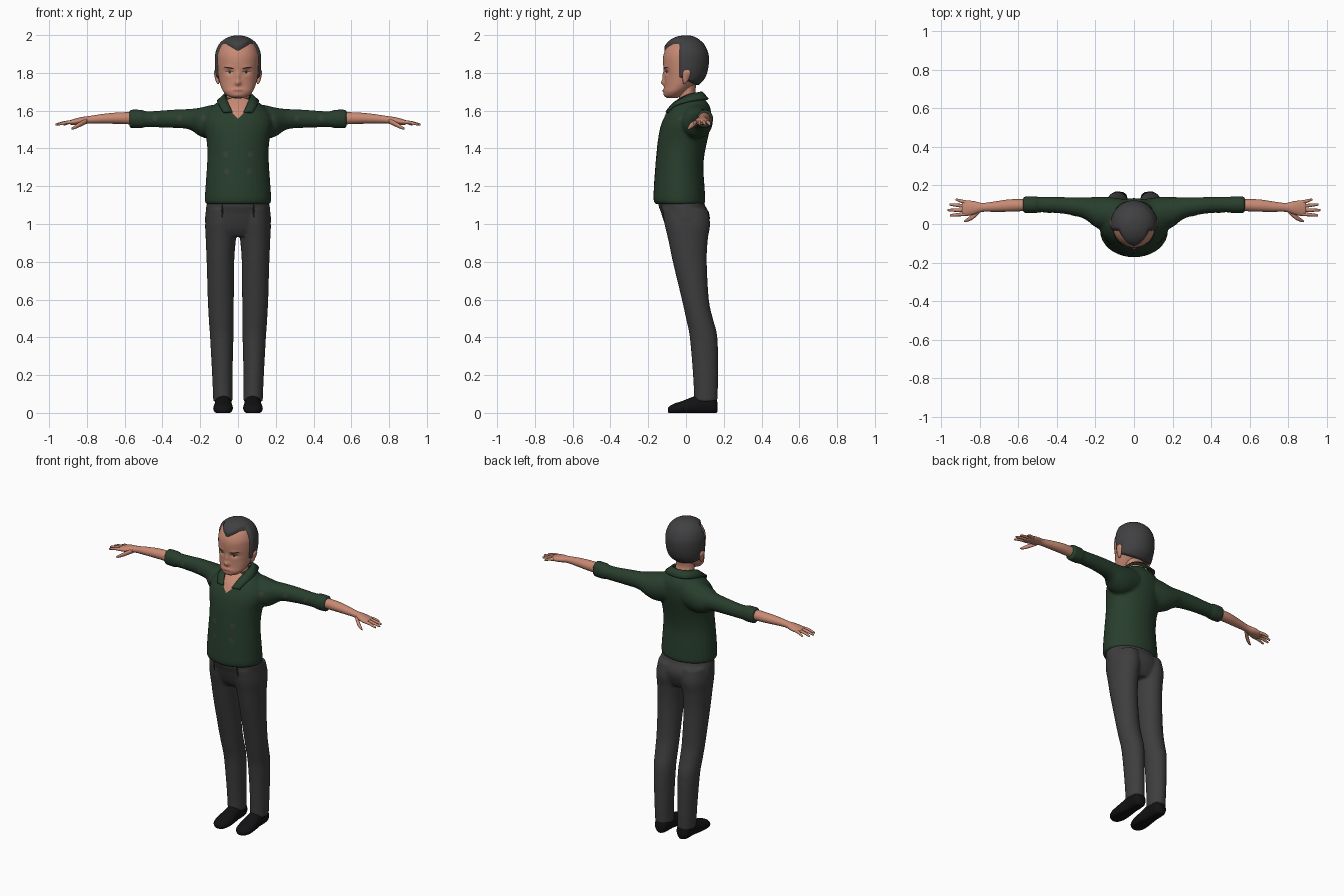
import bpy, bmesh, math
from mathutils import Vector

if "Cube" in bpy.data.objects:
    bpy.data.objects.remove(bpy.data.objects["Cube"])


def material(name, r, g, b):
    mat = bpy.data.materials.new(name)
    mat.use_nodes = True
    mat.diffuse_color = (r, g, b, 1)
    bsdf = mat.node_tree.nodes["Principled BSDF"]
    bsdf.inputs["Base Color"].default_value = (r, g, b, 1)
    bsdf.inputs["Roughness"].default_value = 0.8
    return mat


SKIN = material("skin", .58, .255, .175)
LIP = material("lip", .40, .14, .10)
EYE = material("eye_white", .5, .4, .36)
DARK = material("dark_brown", .04, .022, .016)
HAIR = material("charcoal_hair", .052, .052, .055)
GREEN = material("green_cloth", .021, .048, .026)
SPOT = material("grey_spot", .042, .05, .042)
GREY = material("grey_cloth", .048, .048, .05)
BLACK = material("black_leather", .006, .006, .007)


def spline(rows, t):
    """Catmull-Rom interpolation of number rows."""
    i = min(int(t), len(rows) - 2)
    f = t - i
    a, b, c, d = (rows[max(0, min(len(rows) - 1, i + k))] for k in (-1, 0, 1, 2))
    return [q + f * ((r - p) / 2 + f * (p - 2.5 * q + 2 * r - s / 2
            + f * (1.5 * (q - r) + (s - p) / 2))) for p, q, r, s in zip(a, b, c, d)]


def tube(bm, axis, rows, side=1, segs=32, steps=4):
    """Closed loft; each row is position, centre 1, centre 2, radius 1, radius 2."""
    rings = []
    count = (len(rows) - 1) * steps
    for k in range(count + 1):
        a, c1, c2, r1, r2 = spline(rows, k / steps)
        ring = []
        for j in range(segs):
            ang = math.tau * j / segs
            u, v = c1 + r1 * math.cos(ang), c2 + r2 * math.sin(ang)
            x, y, z = {"X": (a, u, v), "Y": (u, a, v), "Z": (u, v, a)}[axis]
            ring.append(bm.verts.new((x * side, y, z)))
        rings.append(ring)
    for low, high in zip(rings, rings[1:]):
        for j in range(segs):
            n = (j + 1) % segs
            bm.faces.new((low[j], low[n], high[n], high[j]))
    bm.faces.new(rings[0][::-1])
    bm.faces.new(rings[-1])


def upright(rows):
    """Rows of height, centre x, half width, front y, back y."""
    return [(z, cx, (f + b) / 2, rx, (b - f) / 2) for z, cx, rx, f, b in rows]


def finish(name, bm, mat, fuse=0, recalc=True):
    if recalc:
        bmesh.ops.recalc_face_normals(bm, faces=bm.faces)
    for face in bm.faces:
        face.smooth = True
    mesh = bpy.data.meshes.new(name)
    bm.to_mesh(mesh)
    bm.free()
    mesh.materials.append(mat)
    obj = bpy.data.objects.new(name, mesh)
    bpy.context.collection.objects.link(obj)
    if fuse:
        mod = obj.modifiers.new("fuse", "REMESH")
        mod.mode, mod.voxel_size, mod.use_smooth_shade = "VOXEL", fuse, True
        mod = obj.modifiers.new("soften", "SMOOTH")
        mod.factor, mod.iterations = .5, 4
    return obj


def decal(name, target, outline, mat, lift=.002, rings=4):
    """Thin painted patch dropped from the front onto a surface; outline is (x, z)."""
    bpy.context.view_layer.update()
    surface = target.evaluated_get(bpy.context.evaluated_depsgraph_get())
    cx = sum(p[0] for p in outline) / len(outline)
    cz = sum(p[1] for p in outline) / len(outline)
    bm = bmesh.new()

    def drop(x, z):
        hit, pos, _, _ = surface.ray_cast(Vector((x, -1, z)), Vector((0, 1, 0)))
        return bm.verts.new((x, (pos.y if hit else 0) - lift, z))

    loops = [[drop(cx + (x - cx) * k / rings, cz + (z - cz) * k / rings)
              for x, z in outline] for k in range(1, rings + 1)]
    mid, n = drop(cx, cz), len(outline)
    for j in range(n):
        bm.faces.new((mid, loops[0][j], loops[0][(j + 1) % n]))
        for a, b in zip(loops, loops[1:]):
            bm.faces.new((a[j], b[j], b[(j + 1) % n], a[(j + 1) % n]))
    for face in bm.faces:
        face.normal_update()
        if face.normal.y > 0:
            face.normal_flip()
    return finish(name, bm, mat, recalc=False)


def oval(cx, cz, rx, rz, n=12, tilt=0):
    return [(cx + rx * math.cos(math.tau * k / n),
             cz + rz * math.sin(math.tau * k / n) + tilt * rx * math.cos(math.tau * k / n))
            for k in range(n)]


SIDES = ((1, "left"), (-1, "right"))

# Shirt: torso and both sleeves fused into one skin
bm = bmesh.new()
tube(bm, "Z", upright([
    (1.105, 0, .170, -.162, .098), (1.13, 0, .176, -.172, .102), (1.2, 0, .172, -.17, .098),
    (1.3, 0, .165, -.163, .092), (1.38, 0, .162, -.156, .1), (1.45, 0, .168, -.148, .115),
    (1.52, 0, .182, -.134, .13), (1.57, 0, .178, -.113, .134), (1.61, 0, .15, -.09, .13),
    (1.64, 0, .115, -.062, .116), (1.665, 0, .08, -.035, .093), (1.68, 0, .055, -.015, .075)]))
for side, _ in SIDES:
    tube(bm, "X", [
        (.06, .06, 1.555, .07, .085), (.14, .055, 1.54, .085, .09), (.2, .062, 1.54, .078, .076),
        (.26, .083, 1.555, .055, .054), (.35, .095, 1.557, .044, .048), (.44, .1, 1.555, .041, .043),
        (.495, .1, 1.555, .04, .043), (.51, .1, 1.556, .044, .049), (.575, .1, 1.557, .043, .049)], side)
shirt = finish("shirt", bm, GREEN, fuse=.008)

# Trousers: hips and legs fused
bm = bmesh.new()
tube(bm, "Z", upright([
    (.935, 0, .14, -.075, .09), (.97, 0, .165, -.1, .11), (1.02, 0, .175, -.12, .126),
    (1.06, 0, .172, -.132, .122), (1.1, 0, .167, -.146, .1), (1.14, 0, .155, -.14, .09)]))
for side, _ in SIDES:
    tube(bm, "Z", upright([
        (.06, .08, .051, .044, .166), (.2, .083, .054, .037, .17), (.4, .086, .062, .02, .166),
        (.5, .089, .066, 0, .142), (.6, .091, .069, -.022, .121), (.8, .093, .073, -.07, .11),
        (.92, .091, .08, -.095, .116), (1, .088, .086, -.114, .128), (1.08, .084, .08, -.125, .115)]), side)
trousers = finish("trousers", bm, GREY, fuse=.008)

# Shoes with flat soles
for side, label in SIDES:
    bm = bmesh.new()
    tube(bm, "Y", [
        (.166, .078, .03, .02, .025), (.145, .078, .045, .042, .052), (.08, .078, .045, .044, .055),
        (.03, .078, .035, .047, .048), (-.02, .079, .026, .052, .037), (-.06, .08, .02, .048, .03),
        (-.085, .08, .016, .034, .021), (-.096, .08, .014, .014, .011)], side)
    for v in bm.verts:
        v.co.z = max(v.co.z, 0)
    finish(label + "_shoe", bm, BLACK)

# Forearms, hands and fingers
for side, label in SIDES:
    bm = bmesh.new()
    tube(bm, "X", [
        (.55, .098, 1.56, .03, .033), (.64, .096, 1.56, .032, .03), (.72, .09, 1.557, .027, .025),
        (.785, .086, 1.552, .023, .02), (.83, .084, 1.546, .035, .02),
        (.87, .081, 1.54, .04, .016), (.89, .08, 1.538, .034, .011)], side)
    for y, tip_x, tip_y in ((.111, .92, .126), (.092, .952, .101), (.071, .962, .072), (.052, .95, .045)):
        far = (tip_x, tip_y, 1.527, .006, .006)
        tube(bm, "X", [(.865, y, 1.54, .01, .01), ((.87 + tip_x) / 2, (y + tip_y) / 2, 1.537, .009, .009),
                       far, (tip_x + .004, tip_y, 1.526, .002, .002)], side, segs=10)
    tube(bm, "X", [(.8, .068, 1.545, .012, .014), (.835, .038, 1.528, .014, .014),
                   (.865, .02, 1.512, .009, .01), (.882, .013, 1.505, .004, .004)], side, segs=10)
    finish(label + "_forearm_and_hand", bm, SKIN)

# Neck
bm = bmesh.new()
tube(bm, "Z", upright([(1.6, 0, .07, -.06, .085), (1.65, 0, .063, -.04, .07),
                       (1.7, 0, .06, -.035, .05), (1.76, 0, .06, -.03, .06)]))
finish("neck", bm, SKIN)

# Head: lofted skull with sculpted bumps on the face
SKULL = upright([
    (1.667, 0, .028, -.1, -.045), (1.678, 0, .054, -.112, -.025), (1.7, 0, .077, -.117, .005),
    (1.73, 0, .091, -.114, .042), (1.77, 0, .102, -.114, .084), (1.81, 0, .108, -.117, .102),
    (1.86, 0, .111, -.122, .11), (1.9, 0, .109, -.118, .107), (1.94, 0, .094, -.1, .09),
    (1.966, 0, .069, -.075, .064), (1.982, 0, .036, -.04, .036), (1.986, 0, .008, -.01, .01)])
BUMPS = [  # x, z, width, height, push along y
    (0, 1.747, .016, .014, -.017), (0, 1.778, .011, .026, -.011), (0, 1.708, .03, .011, -.005),
    (0, 1.683, .025, .012, -.004), (.045, 1.803, .021, .013, .009), (-.045, 1.803, .021, .013, .009),
    (.05, 1.829, .026, .009, -.004), (-.05, 1.829, .026, .009, -.004)]
bm = bmesh.new()
tube(bm, "Z", SKULL, segs=96, steps=7)
for v in bm.verts:
    if v.co.y < -.03:
        v.co.y += sum(push * math.exp(-((v.co.x - x) / w) ** 2 - ((v.co.z - z) / h) ** 2)
                      for x, z, w, h, push in BUMPS)
head = finish("head", bm, SKIN)

# Hair: skull shell that dips under the skin along the hairline
bm = bmesh.new()
tube(bm, "Z", SKULL, segs=96, steps=7)
for v in bm.verts:
    x, y, z = v.co
    front = z - 1.916 - .036 * min(1, abs(x) / .06)
    burn = y + .035
    nape = z - 1.78 + .5 * (y + .035)
    depth = min(max(front, burn), nape)
    out = (v.co - Vector((0, 0, 1.84))).normalized()
    v.co += out * max(-.014, min(.012, depth * .8))
finish("hair", bm, HAIR)

# Ears
for side, label in SIDES:
    bm = bmesh.new()
    tube(bm, "Z", [(1.742, .104, -.008, .004, .006), (1.755, .108, -.004, .009, .013),
                   (1.785, .114, .002, .011, .02), (1.805, .117, .004, .011, .021),
                   (1.819, .116, .004, .004, .01)], side, segs=16)
    finish(label + "_ear", bm, SKIN)

# Painted face
for side, label in SIDES:
    decal(label + "_eye", head, oval(side * .044, 1.802, .018, .006), EYE)
    decal(label + "_iris", head, oval(side * .044, 1.802, .0065, .006), DARK, lift=.003)
    decal(label + "_eyelid", head, oval(side * .045, 1.809, .021, .0025), DARK, lift=.003)
    decal(label + "_eyebrow", head, oval(side * .049, 1.827, .027, .004, tilt=side * .15), DARK)
decal("lips", head, oval(0, 1.707, .028, .006), LIP)

# Open neckline and collar
decal("open_neckline", shirt, [(0, 1.558), (.028, 1.585), (.052, 1.62), (.06, 1.655), (.03, 1.667), (0, 1.67),
                               (-.03, 1.667), (-.06, 1.655), (-.052, 1.62), (-.028, 1.585)],
      SKIN, lift=.004, rings=8)
EDGES = [  # upper edge then lower edge, from the front tip round to the back
    (.03, -.104, 1.592, .078, -.098, 1.592), (.052, -.06, 1.642, .1, -.06, 1.628),
    (.068, .01, 1.682, .108, .02, 1.65), (.05, .065, 1.694, .075, .098, 1.662),
    (0, .082, 1.698, 0, .116, 1.66)]
EDGES += [(-a, b, c, -d, e, f) for a, b, c, d, e, f in EDGES[-2::-1]]
bm = bmesh.new()
pairs = []
for k in range((len(EDGES) - 1) * 4 + 1):
    row = spline(EDGES, k / 4)
    pairs.append((bm.verts.new(row[:3]), bm.verts.new(row[3:])))
for (a, b), (c, d) in zip(pairs, pairs[1:]):
    bm.faces.new((a, b, d, c))
collar = finish("collar", bm, GREEN)
collar.modifiers.new("cloth", "SOLIDIFY").thickness = .012
collar.modifiers["cloth"].offset = 0

# Faint spots on the shirt and dark loops at the waist
for side, label in SIDES:
    for x, z in ((.065, 1.37), (.06, 1.28), (.18, 1.56), (.31, 1.56), (.44, 1.56)):
        decal(label + "_shirt_spot", shirt, oval(side * x, z, .014, .016), SPOT, rings=2)
    decal(label + "_waist_loop", trousers, oval(side * .083, 1.07, .006, .04, n=8), BLACK)
